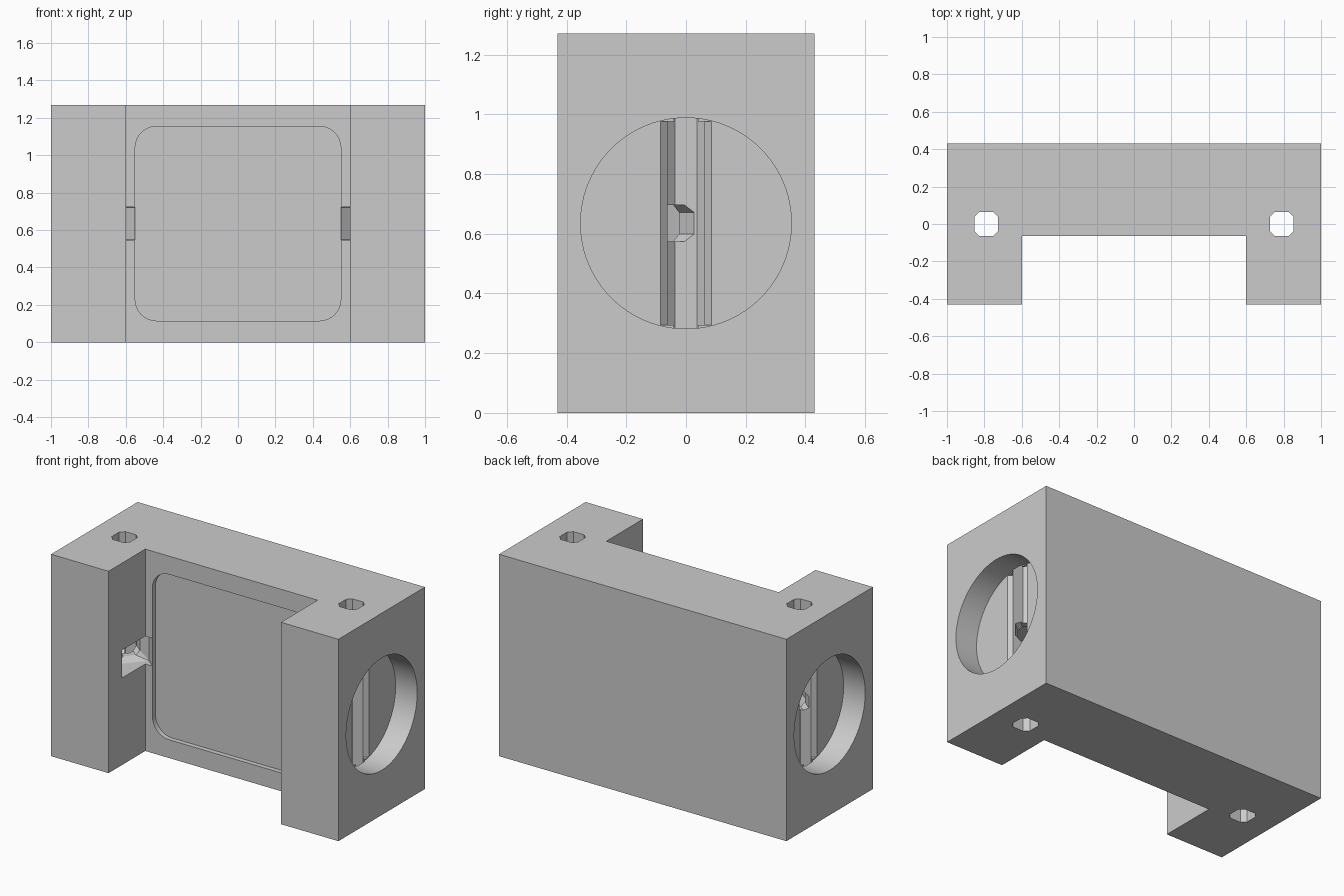
import bpy, bmesh
from math import cos, sin, pi, radians
from mathutils import Vector

if "Cube" in bpy.data.objects:
    bpy.data.objects.remove(bpy.data.objects["Cube"])

ZC = 0.635  # mid height of the block


def loft(name, rings):
    """Closed solid joining rings of equal point count."""
    bm = bmesh.new()
    vs = [[bm.verts.new(p) for p in r] for r in rings]
    n = len(rings[0])
    bm.faces.new(vs[0])
    bm.faces.new(vs[-1])
    for a, b in zip(vs, vs[1:]):
        for i in range(n):
            j = (i + 1) % n
            bm.faces.new((a[i], a[j], b[j], b[i]))
    bmesh.ops.recalc_face_normals(bm, faces=bm.faces[:])
    me = bpy.data.meshes.new(name)
    bm.to_mesh(me)
    bm.free()
    ob = bpy.data.objects.new(name, me)
    bpy.context.collection.objects.link(ob)
    return ob


def octagon(h, f):
    return [(h, -f), (h, f), (f, h), (-f, h), (-h, f), (-h, -f), (-f, -h), (f, -h)]


def cut(target, cutter):
    cutter.hide_render = True
    m = target.modifiers.new(cutter.name, 'BOOLEAN')
    m.operation = 'DIFFERENCE'
    m.solver = 'EXACT'
    m.object = cutter
    bpy.context.view_layer.objects.active = target
    bpy.ops.object.modifier_apply(modifier=m.name)
    bpy.data.objects.remove(cutter)


# U-shaped block
u = [(-1, -.43), (-.6, -.43), (-.6, -.065), (.6, -.065),
     (.6, -.43), (1, -.43), (1, .43), (-1, .43)]
block = loft("block", [[(x, y, z) for x, y in u] for z in (0, 1.27)])

# shallow rounded recess in the front wall
recess = []
for k, (cx, cz) in enumerate([(.435, 1.04), (-.435, 1.04), (-.435, .23), (.435, .23)]):
    for i in range(9):
        a = k * pi / 2 + i * pi / 16
        recess.append((cx + .115 * cos(a), cz + .115 * sin(a)))
cut(block, loft("recess_cutter", [[(x, y, z) for x, z in recess] for y in (-.2, -.035)]))

for s in (1, -1):
    # round side pocket
    circle = [(.353 * cos(2 * pi * i / 96), ZC + .353 * sin(2 * pi * i / 96)) for i in range(96)]
    cut(block, loft("bore_cutter", [[(s * x, y, z) for y, z in circle] for x in (.85, 1.1)]))

    # vertical octagonal through hole
    cut(block, loft("hole_cutter", [[(s * (.79 + x), y, z) for x, y in octagon(.0635, .037)]
                                    for z in (-.1, 1.4)]))

    # flared slit joining the hole to the pocket
    slit = [(.79, .0625), (.8275, .0625), (.851, .087), (.851, -.087), (.8275, -.0625), (.79, -.0625)]
    cut(block, loft("slit_cutter", [[(s * x, y, z) for x, y in slit] for z in (.294, .976)]))

    # slanted passage from the hole to the inner corner, widening at the mouth
    a = radians(40)
    d, n = Vector((cos(a), sin(a))), Vector((sin(a), -cos(a)))

    def ring(t, w, h, c):
        out = []
        for p, q in [(w, c - h), (w, h - c), (w - c, h), (c - w, h),
                     (-w, h - c), (-w, c - h), (c - w, -h), (w - c, -h)]:
            x = .79 - t * d.x - p * n.x
            y = -t * d.y - p * n.y
            out.append((s * x, y, ZC + q))
        return out

    cut(block, loft("passage_cutter", [ring(0, .0615, .0615, .025), ring(.11, .0615, .0615, .025),
                                       ring(.15, .1055, .0875, .002), ring(.42, .1055, .0875, .002)]))

bpy.ops.object.select_all(action='DESELECT')
block.select_set(True)
bpy.context.view_layer.objects.active = block
bpy.ops.object.shade_smooth_by_angle(angle=radians(20))
